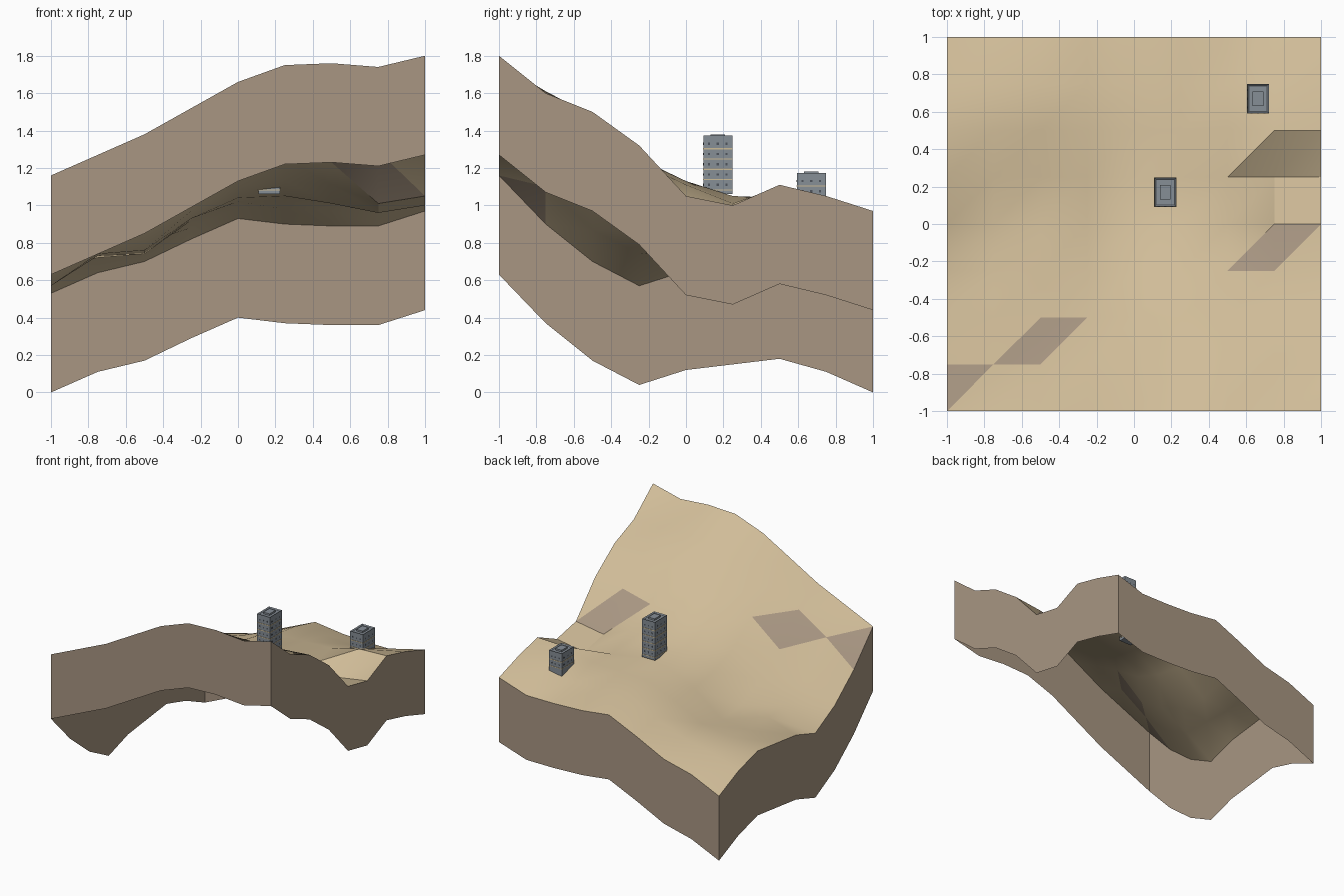
import bpy, bmesh, math

cube = bpy.data.objects.get("Cube")
if cube:
    bpy.data.objects.remove(cube)


def material(name, rgb):
    lin = [((c / 255 + 0.055) / 1.055) ** 2.4 for c in rgb] + [1]
    m = bpy.data.materials.new(name)
    m.use_nodes = True
    m.diffuse_color = lin
    m.node_tree.nodes["Principled BSDF"].inputs["Base Color"].default_value = lin
    return m


SAND = material("sand", (208, 188, 152))
ROCK = material("rock brown", (168, 150, 130))
CONCRETE = material("blue grey concrete", (134, 142, 150))
CREAM = material("cream band", (205, 188, 150))
DARK = material("dark roof", (78, 84, 92))


def finish(name, bm, mats):
    mesh = bpy.data.meshes.new(name)
    bm.to_mesh(mesh)
    bm.free()
    for m in mats:
        mesh.materials.append(m)
    ob = bpy.data.objects.new(name, mesh)
    bpy.context.collection.objects.link(ob)
    return ob


# Ground heights in hundredths, one row per step from front to back
ROWS = """116 127 138 152 166 175 176 174 180
90 110 126 138 149 158 161 160 160
70 87 103 123 134 143 147 148 150
57 74 87 106 119 125 123 129 132
65 73 76 97 110 113 111 101 105
68 72 74 93 104 105 101 96 100
71 76 80 92 102 103 104 110 111
64 73 78 88 99 98 97 101 105
53 64 70 82 93 90 89 89 97"""
HEIGHT = [[int(n) / 100 for n in row.split()] for row in ROWS.splitlines()]
N = 8
DROP = 0.53


def point(i, j):
    return (i / 4 - 1, j / 4 - 1, HEIGHT[j][i])


# Terrain sheet: every cell split along the same diagonal, a few bare rock faces
rock_lower = {(6, 3), (1, 1)}
rock_upper = {(7, 3), (2, 1), (0, 0)}
bm = bmesh.new()
grid = [[bm.verts.new(point(i, j)) for i in range(N + 1)] for j in range(N + 1)]
for j in range(N):
    for i in range(N):
        a, b = grid[j][i], grid[j][i + 1]
        c, d = grid[j + 1][i + 1], grid[j + 1][i]
        lower = bm.faces.new((a, b, c))
        upper = bm.faces.new((a, c, d))
        lower.material_index = int((i, j) in rock_lower)
        upper.material_index = int((i, j) in rock_upper)
terrain = finish("terrain", bm, [SAND, ROCK])
bpy.context.view_layer.objects.active = terrain
terrain.select_set(True)
bpy.ops.object.shade_smooth_by_angle(angle=math.radians(30))
terrain.select_set(False)

# Skirt walls following the rim, open underneath
rim = [(i, 0) for i in range(N)] + [(N, j) for j in range(N)]
rim += [(N - i, N) for i in range(N)] + [(0, N - j) for j in range(N)]
bm = bmesh.new()
top = [bm.verts.new(point(*p)) for p in rim]
low = [bm.verts.new((v.co.x, v.co.y, v.co.z - DROP)) for v in top]
for k in range(len(rim)):
    n = (k + 1) % len(rim)
    bm.faces.new((low[k], low[n], top[n], top[k]))
finish("skirt_walls", bm, [ROCK])


def add_box(bm, x, y, z, sx, sy, sz, mat=0):
    verts = bmesh.ops.create_cube(bm, size=1)["verts"]
    bmesh.ops.scale(bm, vec=(sx, sy, sz), verts=verts)
    bmesh.ops.translate(bm, vec=(x, y, z + sz / 2), verts=verts)
    for f in {f for v in verts for f in v.link_faces}:
        f.material_index = mat
    return verts


# Towers: block with cream floor bands, dark windows, roof parapet and roof hatch
def tower(name, x, y, base, top, floors):
    w, d = 0.115, 0.155
    bm = bmesh.new()
    verts = add_box(bm, x, y, base, w, d, top - 0.006 - base)
    roof = max({f for v in verts for f in v.link_faces}, key=lambda f: f.calc_center_median().z)
    bmesh.ops.inset_region(bm, faces=[roof], thickness=0.012)
    bmesh.ops.translate(bm, vec=(0, 0, -0.008), verts=roof.verts)
    add_box(bm, x, y, top - 0.014, w * 0.5, d * 0.5, 0.014)
    step = 0.055
    for k in range(floors):
        z = top - 0.08 - k * step
        add_box(bm, x, y, z, w + 0.004, d + 0.004, 0.006, 1)
        for t in (-0.3, 0, 0.3):
            add_box(bm, x + t * w, y, z + 0.024, 0.012, d + 0.002, 0.012, 2)
            add_box(bm, x, y + t * d, z + 0.024, w + 0.002, 0.012, 0.012, 2)
    finish(name, bm, [CONCRETE, CREAM, DARK])


tower("tall_tower", 0.167, 0.17, 1.06, 1.38, 5)
tower("short_tower", 0.663, 0.67, 0.985, 1.18, 2)
